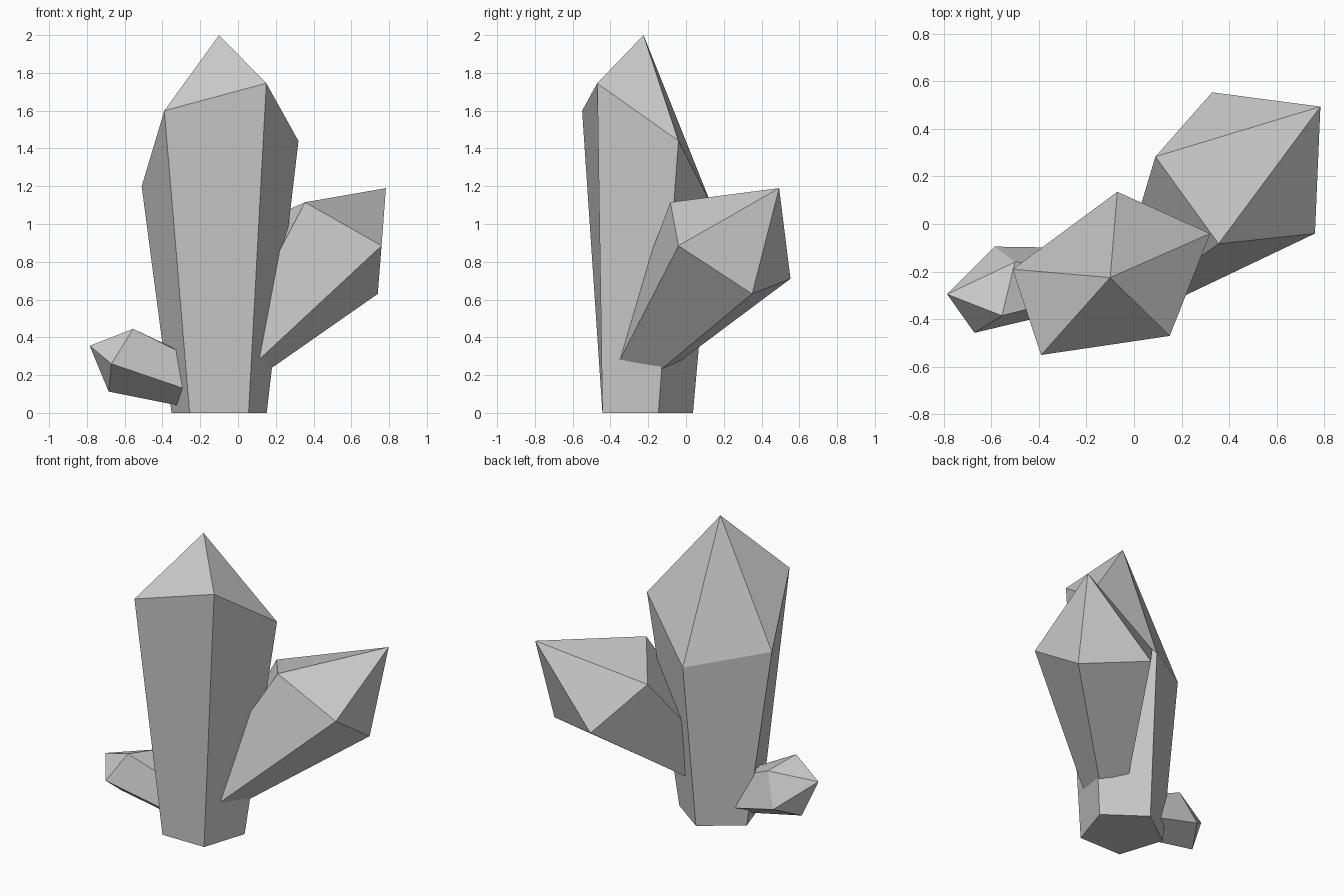
import bpy, bmesh
from math import sin, cos, radians


def crystal(name, base, shoulder, tip):
    """Five-sided shard: base ring, wider uneven shoulder ring, pointed tip."""
    bm = bmesh.new()
    low = [bm.verts.new(p) for p in base]
    high = [bm.verts.new(p) for p in shoulder]
    apex = bm.verts.new(tip)
    n = len(low)
    for i in range(n):
        j = (i + 1) % n
        bm.faces.new((low[i], low[j], high[j], high[i]))
        bm.faces.new((high[i], high[j], apex))
    bm.faces.new(low[::-1])
    bmesh.ops.recalc_face_normals(bm, faces=bm.faces)
    mesh = bpy.data.meshes.new(name)
    bm.to_mesh(mesh)
    bm.free()
    obj = bpy.data.objects.new(name, mesh)
    bpy.context.collection.objects.link(obj)
    return obj


# Tall upright crystal on a regular pentagon
foot = [(-0.10 + 0.265 * cos(radians(234 + 72 * i)),
         -0.228 + 0.265 * sin(radians(234 + 72 * i)), 0) for i in range(5)]
crystal("main_crystal", foot,
        [(-0.39, -0.55, 1.60), (0.15, -0.47, 1.745), (0.32, -0.04, 1.44),
         (-0.07, 0.135, 1.10), (-0.51, -0.19, 1.20)],
        (-0.10, -0.225, 2.0))

# Leaning crystal on the right, rooted inside the main one
crystal("right_crystal",
        [(0.01, -0.33, 0.46), (0.034, -0.386, 0.21), (0.124, -0.167, 0.20),
         (-0.015, -0.09, 0.23), (-0.07, -0.25, 0.34)],
        [(0.355, -0.083, 1.115), (0.76, -0.04, 0.885), (0.74, 0.35, 0.63),
         (0.328, 0.553, 0.71), (0.09, 0.283, 1.0)],
        (0.783, 0.493, 1.19))

# Small crystal low on the left
crystal("left_crystal",
        [(-0.28, -0.316, 0.31), (-0.26, -0.36, 0.12), (-0.27, -0.243, 0.03),
         (-0.27, -0.10, 0.115), (-0.25, -0.17, 0.30)],
        [(-0.555, -0.385, 0.445), (-0.67, -0.457, 0.26), (-0.685, -0.26, 0.113),
         (-0.585, -0.095, 0.19), (-0.50, -0.16, 0.404)],
        (-0.785, -0.295, 0.355))
